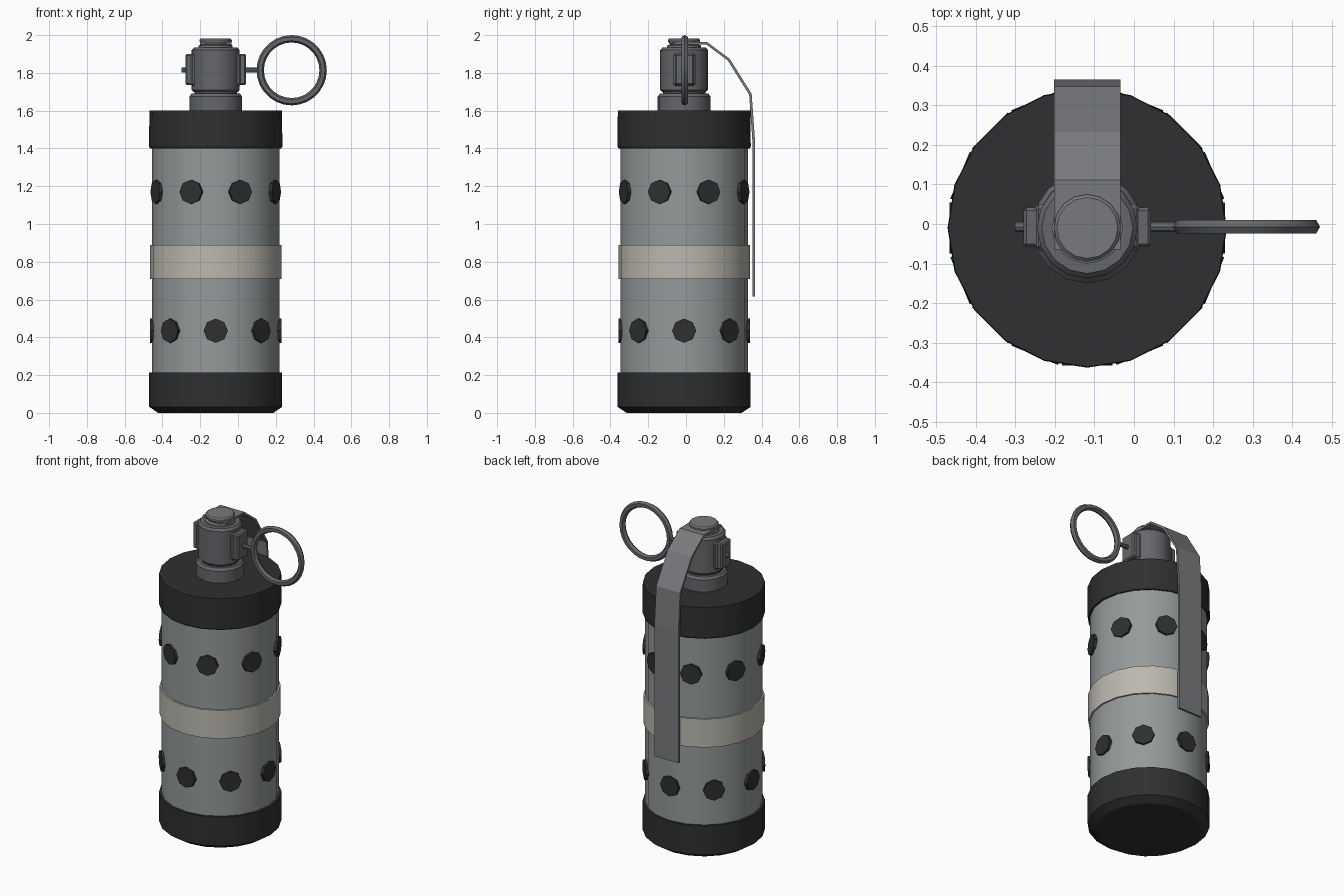
import bpy, bmesh, math
from mathutils import Vector, Matrix

if "Cube" in bpy.data.objects:
    bpy.data.objects.remove(bpy.data.objects["Cube"])

CX, CY = -0.118, -0.01          # main axis
PIN_Z = 1.815


def material(name, r, g, b):
    m = bpy.data.materials.new(name)
    m.diffuse_color = (r, g, b, 1)
    m.use_nodes = True
    m.node_tree.nodes["Principled BSDF"].inputs["Base Color"].default_value = m.diffuse_color
    return m


BLACK = material("black_plastic", 0.028, 0.029, 0.031)
STEEL = material("body_steel", 0.30, 0.32, 0.32)
CREAM = material("band_cream", 0.50, 0.48, 0.43)
FUZE = material("fuze_metal", 0.13, 0.135, 0.145)
LEVER = material("lever_metal", 0.19, 0.195, 0.205)


def finish(bm, name, mat, smooth=True):
    bmesh.ops.recalc_face_normals(bm, faces=bm.faces)
    me = bpy.data.meshes.new(name)
    bm.to_mesh(me)
    bm.free()
    me.materials.append(mat)
    ob = bpy.data.objects.new(name, me)
    bpy.context.collection.objects.link(ob)
    if smooth:
        bpy.ops.object.select_all(action='DESELECT')
        ob.select_set(True)
        bpy.context.view_layer.objects.active = ob
        bpy.ops.object.shade_smooth_by_angle(angle=math.radians(28))
    return ob


def lathe(name, profile, sides, mat):
    """Turn (radius, z) points about the main axis and cap both ends."""
    bm = bmesh.new()
    rings = [[bm.verts.new((CX + r * math.cos(math.tau * i / sides),
                            CY + r * math.sin(math.tau * i / sides), z))
              for i in range(sides)] for r, z in profile]
    for a, b in zip(rings, rings[1:]):
        for i in range(sides):
            j = (i + 1) % sides
            bm.faces.new((a[i], a[j], b[j], b[i]))
    bm.faces.new(rings[0])
    bm.faces.new(rings[-1])
    return finish(bm, name, mat)


def box(name, lo, hi, bevel, mat):
    lo, hi = Vector(lo), Vector(hi)
    bm = bmesh.new()
    bmesh.ops.create_cube(bm, size=1, matrix=Matrix.Translation((lo + hi) / 2)
                          @ Matrix.Diagonal((*(hi - lo), 1)))
    bmesh.ops.bevel(bm, geom=bm.edges[:], offset=bevel, segments=1, affect='EDGES')
    return finish(bm, name, mat, False)


# Canister
lathe("bottom_cap", [(0.305, 0), (0.352, 0.032), (0.352, 0.215)], 20, BLACK)
lathe("body_tube", [(0.338, 0.2), (0.338, 1.42)], 20, STEEL)
lathe("middle_band", [(0.348, 0.71), (0.348, 0.89)], 20, CREAM)
lathe("top_cap", [(0.347, 1.40), (0.353, 1.41), (0.351, 1.6)], 20, BLACK)

# Two staggered rows of octagonal vent plugs
for row, z, start in (("lower", 0.435, 0), ("upper", 1.17, 22.5)):
    bm = bmesh.new()
    for i in range(8):
        a = math.radians(start + 45 * i)
        m = (Matrix.Translation((CX, CY, z)) @ Matrix.Rotation(a, 4, 'Z')
             @ Matrix.Translation((0.325, 0, 0)) @ Matrix.Rotation(math.pi / 2, 4, 'Y'))
        bmesh.ops.create_cone(bm, cap_ends=True, segments=8, radius1=0.064,
                              radius2=0.064, depth=0.046, matrix=m)
    finish(bm, row + "_vents", BLACK, False)

# Fuze head
lathe("fuze_neck", [(0.14, 1.59), (0.14, 1.675), (0.128, 1.69), (0.112, 1.69),
                    (0.112, 1.71)], 16, FUZE)
lathe("fuze_body", [(0.115, 1.698), (0.127, 1.71), (0.127, 1.92), (0.115, 1.934)], 16, FUZE)
lathe("fuze_cap", [(0.09, 1.93), (0.09, 1.945), (0.075, 1.95), (0.085, 1.966),
                   (0.085, 1.975), (0.077, 1.983)], 16, LEVER)

# Bosses holding the pin on both sides
for side, s in (("left", -1), ("right", 1)):
    xs = sorted((CX + s * 0.10, CX + s * 0.135))
    box(side + "_boss_base", (xs[0], -0.067, 1.73), (xs[1], 0.05, 1.905), 0.012, FUZE)
    xs = sorted((CX + s * 0.12, CX + s * 0.161))
    box(side + "_boss", (xs[0], -0.058, 1.735), (xs[1], 0.042, 1.90), 0.008, FUZE)

# Safety pin
bm = bmesh.new()
bmesh.ops.create_cone(bm, cap_ends=True, segments=8, radius1=0.013, radius2=0.013,
                      depth=0.415, matrix=Matrix.Translation((-0.0925, -0.007, PIN_Z))
                      @ Matrix.Rotation(math.pi / 2, 4, 'Y'))
finish(bm, "safety_pin", FUZE, False)

# Pull ring
bpy.ops.mesh.primitive_torus_add(major_segments=28, minor_segments=6,
                                 major_radius=0.1665, minor_radius=0.0195,
                                 location=(0.284, -0.007, PIN_Z - 0.001),
                                 rotation=(math.pi / 2, 0, 0))
ring = bpy.context.object
ring.name = "pull_ring"
ring.data.materials.append(FUZE)
bpy.ops.object.shade_smooth_by_angle(angle=math.radians(28))

# Safety lever: bent strip following the canister side
path = [(-0.065, 1.962), (0.11, 1.962), (0.23, 1.872), (0.345, 1.688),
        (0.362, 1.45), (0.362, 0.615)]
bm = bmesh.new()
rows = [[bm.verts.new((CX + s * 0.084, y, z)) for s in (-1, 1)] for y, z in path]
for a, b in zip(rows, rows[1:]):
    bm.faces.new((a[0], a[1], b[1], b[0]))
lever = finish(bm, "safety_lever", LEVER, False)
if lever.data.polygons[0].normal.z < 0:
    lever.data.flip_normals()
solid = lever.modifiers.new("thickness", 'SOLIDIFY')
solid.thickness = 0.014
solid.offset = -0.6
